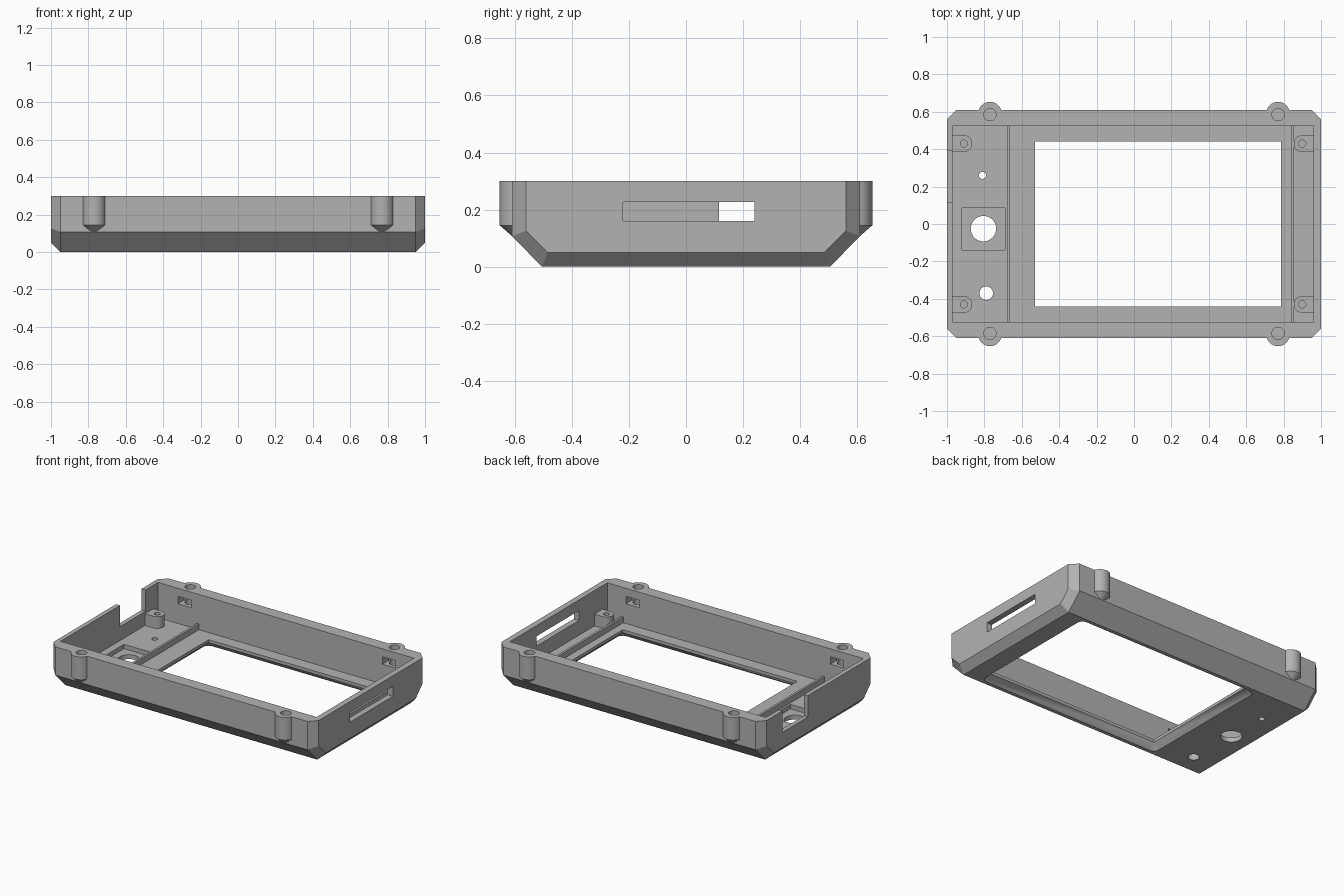
import bpy, bmesh, math

cube = bpy.data.objects.get("Cube")
if cube:
    bpy.data.objects.remove(cube, do_unlink=True)

grey = bpy.data.materials.new("plain grey")
grey.use_nodes = True
COLOUR = (0.45, 0.45, 0.45, 1)
grey.diffuse_color = COLOUR
grey.node_tree.nodes["Principled BSDF"].inputs["Base Color"].default_value = COLOUR


def finish(name, bm):
    bmesh.ops.recalc_face_normals(bm, faces=bm.faces)
    mesh = bpy.data.meshes.new(name)
    bm.to_mesh(mesh)
    bm.free()
    mesh.materials.append(grey)
    obj = bpy.data.objects.new(name, mesh)
    bpy.context.collection.objects.link(obj)
    return obj


def hull(name, points):
    """Convex solid around a few points, with flat sides merged."""
    bm = bmesh.new()
    for p in points:
        bm.verts.new(p)
    bmesh.ops.convex_hull(bm, input=bm.verts)
    bmesh.ops.dissolve_limit(bm, angle_limit=0.01, verts=bm.verts, edges=bm.edges)
    return finish(name, bm)


def box(name, xs, ys, zs):
    return hull(name, [(x, y, z) for x in xs for y in ys for z in zs])


def ring(x, y, z, r, n=40):
    return [(x + r * math.cos(math.tau * i / n), y + r * math.sin(math.tau * i / n), z)
            for i in range(n)]


def rod(name, x, y, r, z0, z1):
    return hull(name, ring(x, y, z0, r) + ring(x, y, z1, r))


def combine(target, other, operation="DIFFERENCE"):
    mod = target.modifiers.new(operation, "BOOLEAN")
    mod.operation, mod.solver, mod.object = operation, "EXACT", other
    bpy.context.view_layer.objects.active = target
    bpy.ops.object.modifier_apply(modifier=mod.name)
    bpy.data.objects.remove(other, do_unlink=True)


SIDES = (-1, 1)
CORNERS = [(sx, sy) for sx in SIDES for sy in SIDES]
TOP, FLOOR = 0.3, 0.06

# Outer case with chamfered lower edges and corners
profile = [(0.95, 0.505, 0), (1, 0.485, 0.05), (1, 0.56, 0.126),
           (0.95, 0.61, 0.107), (1, 0.56, TOP), (0.95, 0.61, TOP)]
case = hull("case_shell", [(x * sx, y * sy, z) for x, y, z in profile for sx, sy in CORNERS])

# Screw posts with conical lower ends
for sx, sy in CORNERS:
    x, y = 0.77 * sx, 0.59 * sy
    post = hull("post", ring(x, y, TOP, 0.063) + ring(x, y, 0.145, 0.063) + [(x, y, 0.09)])
    combine(case, post, "UNION")

# Main cavity
combine(case, box("cavity", (-0.97, 0.96), (-0.525, 0.525), (FLOOR, 0.4)))

# Screw holes and nut pockets
for sx, sy in CORNERS:
    combine(case, rod("screw_hole", 0.77 * sx, 0.585 * sy, 0.033, 0.15, 0.4))
    combine(case, box("nut_pocket", (0.77 * sx - 0.05, 0.77 * sx + 0.05),
                      (0.5 * sy, 0.59 * sy), (0.195, 0.245)))

# Display window, flared and rounded towards the underside
x0, x1, yw, flare = -0.53, 0.785, 0.44, 0.04
combine(case, box("window", (x0, x1), (-yw, yw), (-0.1, 0.2)))
rim = [(x, y, 0.04) for x in (x0, x1) for y in (-yw, yw)]
for x in (x0, x1):
    for y in (-yw, yw):
        rim += ring(x, y, 0, flare, 24) + ring(x, y, -0.01, flare, 24)
combine(case, hull("window_flare", rim))

# Control recess and holes in the floor
combine(case, box("control_recess", (-0.92, -0.69), (-0.14, 0.085), (0.03, 0.2)))
for x, y, r in ((-0.805, -0.025, 0.068), (-0.81, 0.26, 0.019), (-0.79, -0.37, 0.036)):
    combine(case, rod("floor_hole", x, y, r, -0.1, 0.2))

# Card slot in one end wall, open notch in the other
combine(case, box("card_slot", (0.9, 1.1), (-0.22, 0.24), (0.16, 0.227)))
combine(case, box("cable_notch", (-1.1, -0.95), (0.115, 0.39), (0.155, 0.4)))

# Cross ribs on the floor
ribs = [box(name, (x, x + 0.015), (-0.527, 0.527), (FLOOR - 0.005, 0.1))
        for name, x in (("left_rib", -0.677), ("right_rib", 0.84))]

# Board standoffs: round fronts running back into the end walls
standoffs = []
for sx, sy in CORNERS:
    x, y = (0.9 if sx > 0 else -0.91), 0.43 * sy
    wall = 0.965 if sx > 0 else -0.975
    points = []
    for z in (FLOOR - 0.005, 0.14):
        points += ring(x, y, z, 0.045) + [(wall, y - 0.045, z), (wall, y + 0.045, z)]
    standoff = hull("board_standoff", points)
    combine(standoff, rod("pilot_hole", x, y, 0.019, 0.07, 0.3))
    standoffs.append(standoff)

# Smooth the round parts, keep the edges sharp
for obj in [case] + ribs + standoffs:
    bpy.ops.object.select_all(action="DESELECT")
    obj.select_set(True)
    bpy.context.view_layer.objects.active = obj
    bpy.ops.object.shade_smooth_by_angle(angle=math.radians(30))
